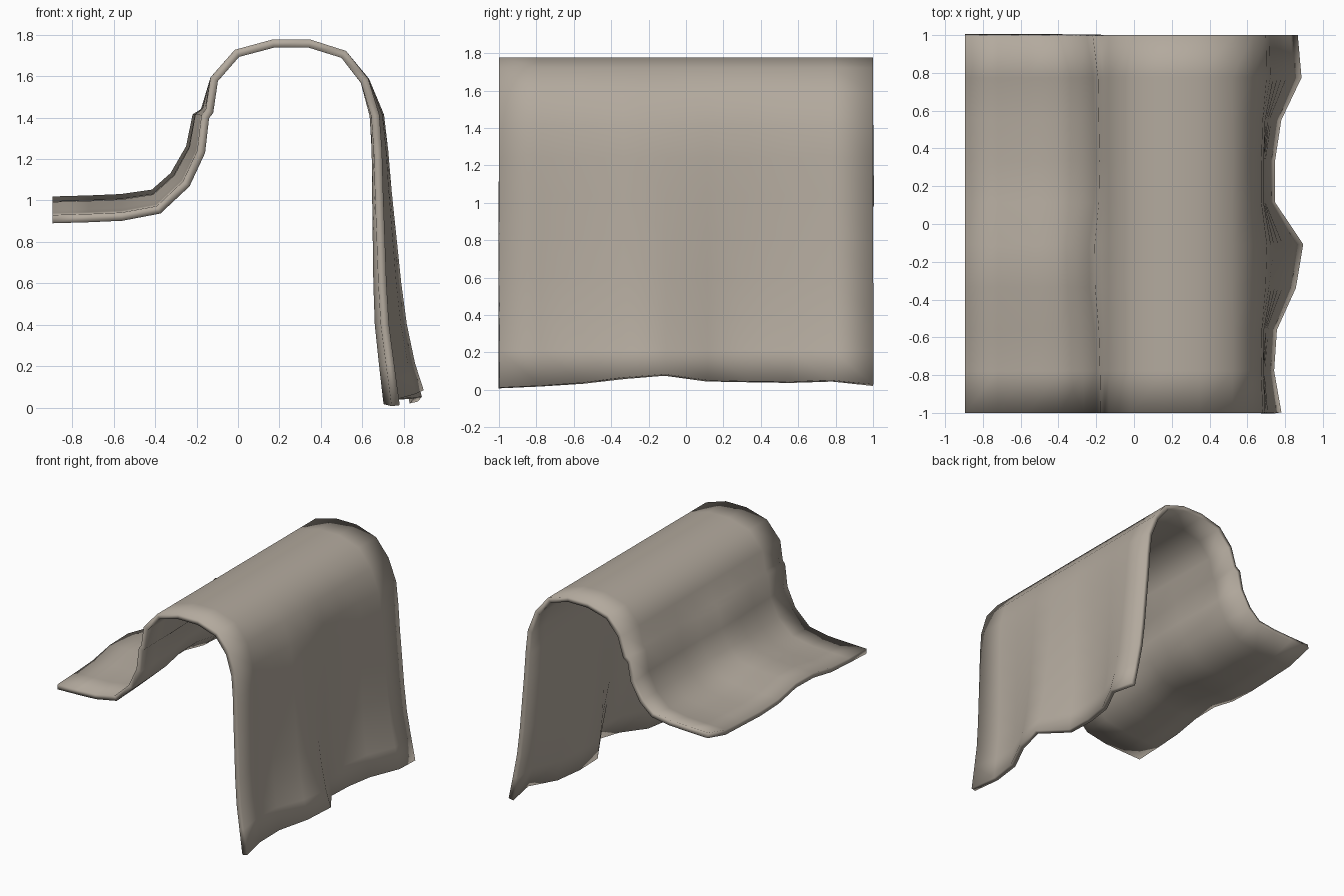
import bpy, bmesh

# Fold strength of each of the ten columns from y = -1 to y = 1
hang = [0.25, 0.0, 0.1, 0.75, 1.0, 0.03, 0.03, 0.25, 0.94, 0.81]      # hanging side
flap = [-1.0, -0.8, -0.5, 0.4, 0.5, -0.5, -0.7, -0.5, -0.3, 1.0]      # resting flap
hem = [0.01, 0.02, 0.035, 0.062, 0.08, 0.048, 0.043, 0.04, 0.048, 0.025]

# Profile rows: x, z, then x and z shift by flap folds, x shift by hanging folds
rows = [
    (-0.895, 0.955, 0, 0.045, 0), (-0.72, 0.96, 0, 0.045, 0),
    (-0.56, 0.967, 0, 0.045, 0), (-0.395, 0.995, -0.012, 0.04, 0),
    (-0.28, 1.10, -0.03, 0.02, 0), (-0.205, 1.245, -0.027, 0.01, 0),
    (-0.18, 1.405, -0.022, 0, 0), (-0.150, 1.43, -0.012, 0, 0),
    (-0.115, 1.585, 0, 0, 0), (-0.005, 1.71, 0, 0, 0),
    (0.17, 1.757, 0, 0, 0), (0.345, 1.757, 0, 0, 0),
    (0.51, 1.705, 0, 0, 0), (0.61, 1.577, 0, 0, 0.005),
    (0.655, 1.41, 0, 0, 0.03), (0.665, 1.24, 0, 0, 0.04),
    (0.667, 1.04, 0, 0, 0.055), (0.67, 0.82, 0, 0, 0.075),
    (0.673, 0.60, 0, 0, 0.095), (0.68, 0.40, 0, 0, 0.115),
    (0.70, 0.21, 0, 0, 0.135), (0.722, None, 0, 0, 0.155),
]

# Draped cloth sheet
bm = bmesh.new()
grid = []
for x, z, fx, fz, hx in rows:
    line = []
    for j in range(10):
        zz = hem[j] if z is None else z + fz * flap[j]
        line.append(bm.verts.new((x + fx * flap[j] + hx * hang[j], -1 + 2 * j / 9, zz)))
    grid.append(line)
for a, b in zip(grid, grid[1:]):
    for j in range(9):
        bm.faces.new((a[j], b[j], b[j + 1], a[j + 1]))
bmesh.ops.recalc_face_normals(bm, faces=bm.faces)
for f in bm.faces:
    f.smooth = True
mesh = bpy.data.meshes.new("draped_cloth")
bm.to_mesh(mesh)
bm.free()
cloth = bpy.data.objects.new("draped_cloth", mesh)
bpy.context.collection.objects.link(cloth)

# Cloth thickness
solid = cloth.modifiers.new("thickness", 'SOLIDIFY')
solid.thickness = 0.04
solid.offset = 0

# Warm grey fabric
mat = bpy.data.materials.new("fabric")
mat.diffuse_color = (0.45, 0.40, 0.34, 1)
mesh.materials.append(mat)
